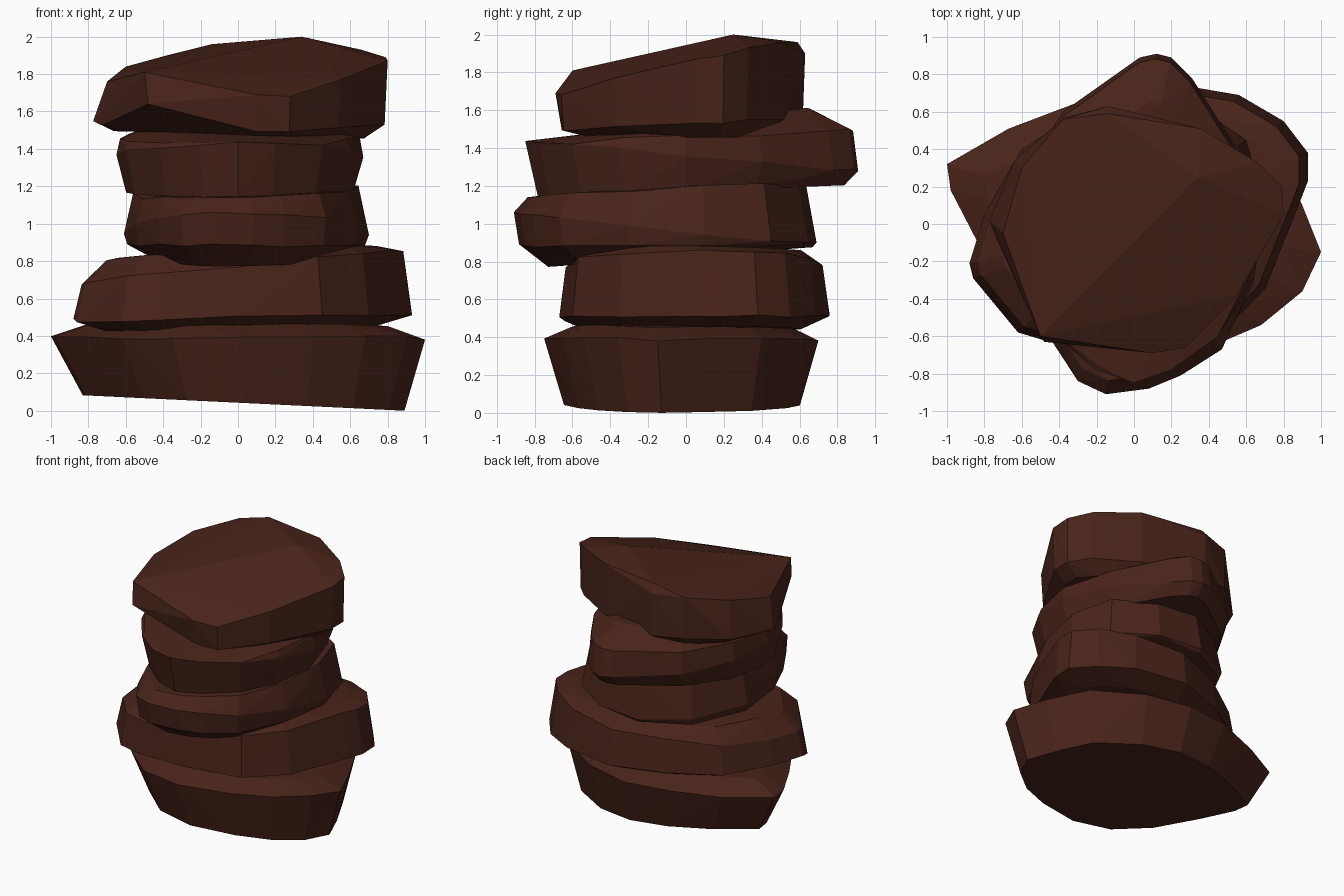
import bpy, bmesh, random

random.seed(4)
mat = bpy.data.materials.new("dark_brown_rock")
mat.diffuse_color = (0.065, 0.017, 0.010, 1)


def stone(name, outline, rings, extra=()):
    """Convex faceted slab: each ring is (scale, x shift, z, x slope, y slope)."""
    bm = bmesh.new()
    for i, (s, dx, z, sx, sy) in enumerate(rings):
        jitter = 0.012 if i > 0 else 0
        for x, y in outline:
            px, py = x * s + dx, y * s
            bm.verts.new((px, py, z + sx * px + sy * py + random.uniform(-jitter, jitter)))
    for p in extra:
        bm.verts.new(p)
    res = bmesh.ops.convex_hull(bm, input=bm.verts[:])
    junk = {g for g in res["geom_interior"] + res["geom_unused"]
            if isinstance(g, bmesh.types.BMVert)}
    bmesh.ops.delete(bm, geom=list(junk), context='VERTS')
    bmesh.ops.recalc_face_normals(bm, faces=bm.faces[:])
    me = bpy.data.meshes.new(name)
    bm.to_mesh(me)
    bm.free()
    me.materials.append(mat)
    bpy.context.collection.objects.link(bpy.data.objects.new(name, me))


# Wide base slab, undercut on the left
stone("base_stone",
      [(-1, .32), (-.98, .18), (-.84, -.09), (-.62, -.45), (-.35, -.68), (0, -.75),
       (.4, -.66), (.68, -.54), (.9, -.36), (1, -.15), (.9, .1), (.75, .4),
       (.4, .62), (.05, .70), (-.3, .65), (-.67, .51)],
      [(.86, .03, .043, -.048, 0), (1, 0, .39, 0, 0), (.8, 0, .455, 0, 0)])

# Second slab, thicker to the right
stone("second_stone",
      [(-.88, -.21), (-.86, -.29), (-.62, -.58), (-.42, -.64), (0, -.67), (.45, -.6),
       (.7, -.35), (.88, .1), (.93, .23), (.93, .38), (.8, .55), (.56, .69),
       (.15, .76), (-.25, .62), (-.6, .4), (-.8, .05)],
      [(.8, 0, .44, .02, 0), (1, 0, .5, .02, 0), (.95, 0, .77, .1, 0),
       (.8, 0, .85, .05, 0)])

# Third slab, jutting out to the front
stone("third_stone",
      [(-.15, -.91), (.08, -.88), (.25, -.81), (.47, -.67), (.64, -.3), (.7, .1),
       (.6, .45), (.3, .65), (-.05, .69), (-.4, .5), (-.61, .1), (-.55, -.35),
       (-.43, -.64), (-.3, -.84)],
      [(.8, 0, .83, 0, .08), (.97, 0, .885, .01, 0), (1, 0, .96, 0, -.1),
       (.92, 0, 1.17, .03, .04)])

# Fourth slab, jutting out to the back
stone("fourth_stone",
      [(.03, .89), (.12, .91), (.2, .89), (.31, .78), (.55, .4), (.67, 0), (.6, -.35),
       (.45, -.6), (.2, -.78), (0, -.85), (-.2, -.78), (-.42, -.6), (-.6, -.35),
       (-.65, -.1), (-.6, .25), (-.38, .6)],
      [(.92, 0, 1.17, 0, .04), (1, 0, 1.36, 0, -.09), (.97, 0, 1.46, 0, .04),
       (.72, 0, 1.52, 0, .13)])

# Cap stone: ridged sloping top, undercut at the front left corner
stone("cap_stone",
      [(-.14, .63), (.36, .52), (.68, .33), (.8, .2), (.8, .05), (.55, -.38),
       (.28, -.66), (.1, -.67), (-.38, -.4), (-.74, -.1), (-.79, .02), (-.65, .35),
       (-.38, .58)],
      [(.84, 0, 1.475, -.03, 0), (.98, 0, 1.53, -.01, .06)],
      [(-.48, -.63, 1.64), (-.5, -.6, 1.81), (-.7, -.05, 1.76), (-.6, .3, 1.84),
       (-.38, .56, 1.9), (-.14, .59, 1.96), (-.14, .63, 1.9), (.34, .25, 2.0),
       (.36, .51, 1.96), (.66, .33, 1.93), (.79, .2, 1.89), (.8, .05, 1.87),
       (.55, -.38, 1.77), (.28, -.66, 1.68), (.1, -.69, 1.69)])
